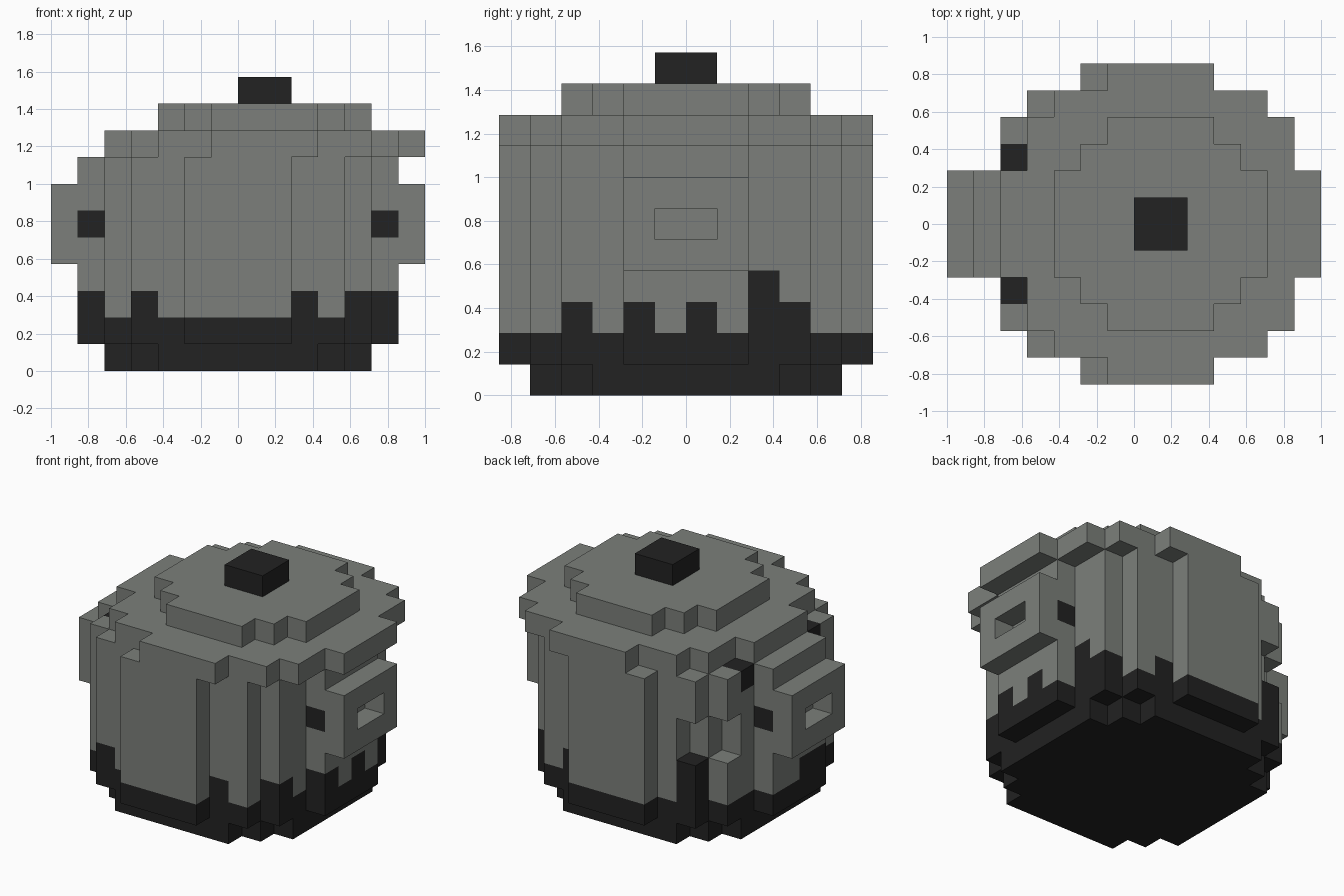
import bpy
import bmesh
import math
from mathutils import Vector

U = 1 / 7  # edge length of one block

cube = bpy.data.objects.get("Cube")
if cube:
    bpy.data.objects.remove(cube, do_unlink=True)


def material(name, color):
    m = bpy.data.materials.new(name)
    m.use_nodes = True
    m.diffuse_color = color
    m.node_tree.nodes["Principled BSDF"].inputs["Base Color"].default_value = color
    return m


GREY, BLACK = 0, 1
MATERIALS = [material("stone grey", (0.2, 0.213, 0.197, 1)),
             material("soot black", (0.016, 0.016, 0.016, 1))]

AXES = [Vector(v) for v in ((1, 0, 0), (0, 1, 0), (0, 0, 1))]


def disc(widths, bottom, top, shift=0):
    """Cells of a stepped disc; widths gives the half width of each row outward."""
    return {(x + shift, y, z)
            for row, w in enumerate(widths)
            for y in (row, -row - 1)
            for x in range(-w, w)
            for z in range(bottom, top)}


def box(xs, ys, zs):
    return {(x, y, z) for x in range(*xs) for y in range(*ys) for z in range(*zs)}


def block_part(name, cells, color):
    """Skin the outside of a set of blocks; color is an index or a rule per block."""
    bm = bmesh.new()
    for cell in cells:
        centre = Vector(cell) + Vector((0.5, 0.5, 0.5))
        for i, axis in enumerate(AXES):
            for sign in (1, -1):
                n = axis * sign
                if tuple(int(a + b) for a, b in zip(cell, n)) in cells:
                    continue
                s, t = AXES[(i + 1) % 3] / 2, AXES[(i + 2) % 3] * sign / 2
                mid = centre + n / 2
                corners = (mid - s - t, mid + s - t, mid + s + t, mid - s + t)
                face = bm.faces.new([bm.verts.new(c * U) for c in corners])
                face.material_index = color(cell) if callable(color) else color
    bmesh.ops.remove_doubles(bm, verts=bm.verts, dist=U / 100)
    # merge flat neighbouring faces of one colour
    bmesh.ops.dissolve_limit(bm, angle_limit=math.radians(1), verts=bm.verts,
                             edges=bm.edges, delimit={'MATERIAL'})
    mesh = bpy.data.meshes.new(name)
    bm.to_mesh(mesh)
    bm.free()
    for m in MATERIALS:
        mesh.materials.append(m)
    obj = bpy.data.objects.new(name, mesh)
    bpy.context.collection.objects.link(obj)
    return obj


ROUND = (6, 6, 5, 5, 4, 2)

# soot climbs higher on some columns of the wall
HIGH = {(-6, -2), (-6, -1), (-4, -5), (2, -5), (4, -4), (5, -2), (5, 0), (2, 4), (4, 3)}
HIGHEST = {(4, 2), (-4, 4)}
# single dark blocks: beside the handles and on the exposed rim
SPOTS = {(x, y, 5) for x in (-6, 5) for y in (-2, 1)} | {(-5, y, 7) for y in (-3, 2)}


def body_color(cell):
    column = cell[:2]
    level = 4 if column in HIGHEST else 3 if column in HIGH else 2
    return BLACK if cell[2] < level or cell in SPOTS else GREY


# base and body, with a chip broken out of one back corner
block_part("base", disc((5, 5, 5, 4, 3), 0, 1), BLACK)
chip = box((-4, -3), (4, 5), (4, 6)) | box((-5, -4), (3, 4), (4, 6))
block_part("body", disc(ROUND, 1, 8) - chip, body_color)

# side handles with a recess in the middle
for name, x in (("left_handle", 6), ("right_handle", -7)):
    span = (x, x + 1)
    block_part(name, box(span, (-2, 2), (4, 7)) - box(span, (-1, 1), (5, 6)), GREY)

# lid, pushed slightly to one side
block_part("lid", disc(ROUND, 8, 9, shift=1), GREY)
block_part("lid_top", disc((4, 4, 3, 2), 9, 10, shift=1), GREY)
block_part("lid_knob", box((0, 2), (-1, 1), (10, 11)), BLACK)
